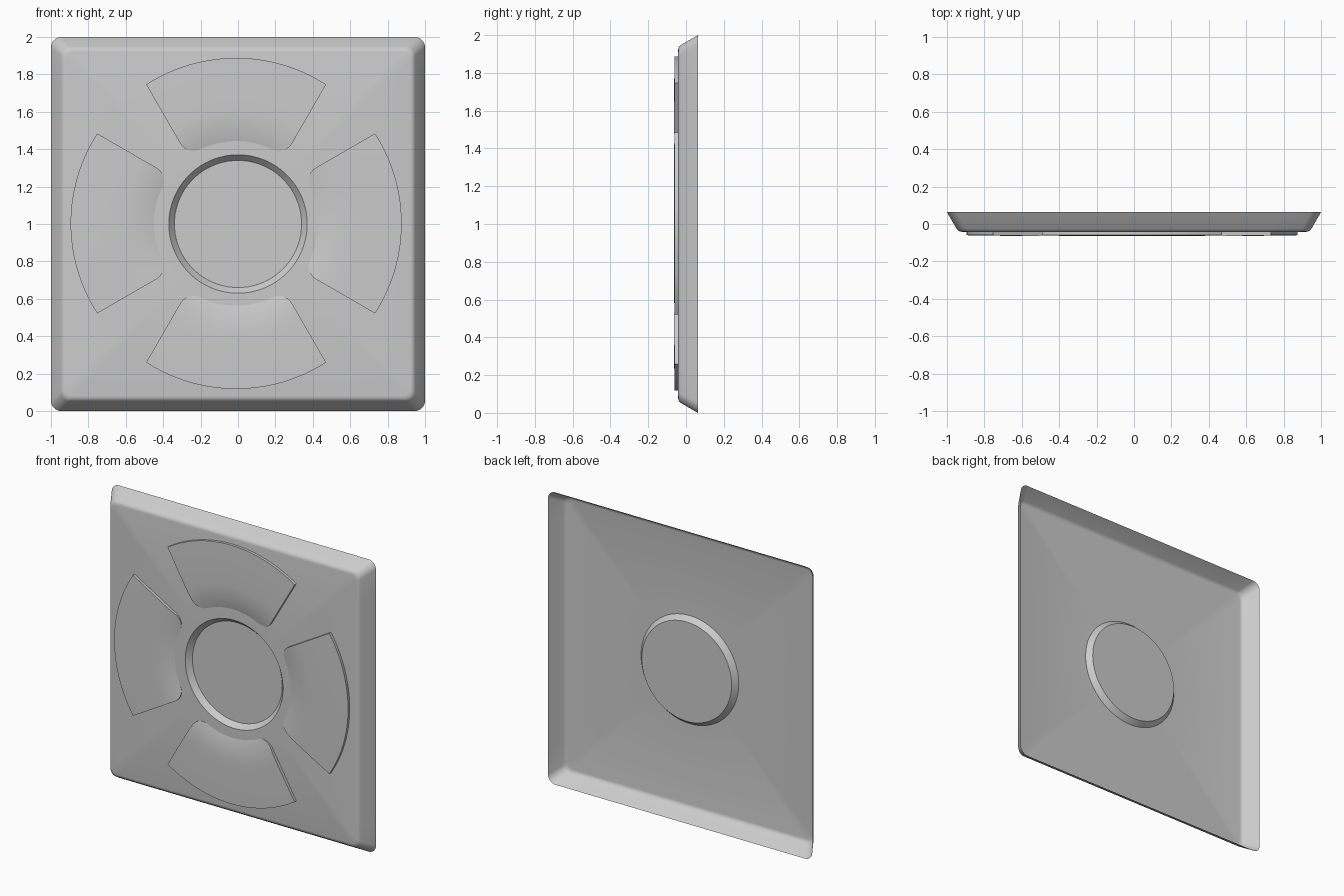
import bpy
from math import sin, cos, tan, asin, sqrt, radians, pi

if "Cube" in bpy.data.objects:
    bpy.data.objects.remove(bpy.data.objects["Cube"])

FACE = -0.042   # y of the flat front face
BACK = 0.063    # y of the open rear rim


def make(name, verts, faces, angle):
    mesh = bpy.data.meshes.new(name)
    mesh.from_pydata(verts, [], faces)
    ob = bpy.data.objects.new(name, mesh)
    bpy.context.collection.objects.link(ob)
    bpy.ops.object.select_all(action='DESELECT')
    ob.select_set(True)
    bpy.context.view_layer.objects.active = ob
    bpy.ops.object.shade_smooth_by_angle(angle=radians(angle))
    return ob


def square_ring(a, r):
    """Rounded square of half-size a, corner radius r, counter-clockwise."""
    quarter = [(a, (a - r) * tan(radians(t)) * 0.99) for t in range(-40, 41, 5)]
    for i in range(9):
        t = pi / 2 * i / 8
        quarter.append((a - r + r * cos(t), a - r + r * sin(t)))
    return [(x * c - z * s, x * s + z * c)
            for c, s in ((1, 0), (0, 1), (-1, 0), (0, -1)) for x, z in quarter]


def circle_ring(radius):
    return [(x / sqrt(x * x + z * z) * radius, z / sqrt(x * x + z * z) * radius)
            for x, z in square_ring(1, 0.055)]


# Thin pressed panel: flared rim, rounded shoulder, flat face, round recess
rings = [(square_ring(1.0, 0.055), BACK),
         (square_ring(0.948, 0.050), -0.026),
         (square_ring(0.941, 0.048), -0.034),
         (square_ring(0.932, 0.045), -0.040),
         (square_ring(0.920, 0.042), FACE),
         (circle_ring(0.37), FACE),
         (circle_ring(0.34), FACE + 0.035)]
n = len(rings[0][0])
verts = [(x, y, z + 1) for ring, y in rings for x, z in ring]
faces = [(k * n + i, k * n + (i + 1) % n, (k + 1) * n + (i + 1) % n, (k + 1) * n + i)
         for k in range(len(rings) - 1) for i in range(n)]
faces.append(tuple((len(rings) - 1) * n + i for i in range(n)))
make("panel", verts, faces, 40)


# Raised curved pads, fading into the face toward the middle
R_IN, R_OUT, CORNER, COLS = 0.44, 0.885, 0.08, 28
radii = [0.44, 0.443, 0.449, 0.458, 0.47, 0.485, 0.502, 0.52, 0.545, 0.575,
         0.61, 0.65, 0.70, 0.75, 0.80, 0.845, R_OUT]


def pad_height(r):
    rise = min((r - R_IN) / 0.17, 1)
    fall = max((r - 0.65) / (R_OUT - 0.65), 0)
    return 0.021 * rise * (2 - rise) - 0.003 * fall * fall


def pad(name, turn):
    verts, faces = [], []
    for r in radii:
        d = max(CORNER - (r - R_IN), 0)
        inset = CORNER - sqrt(CORNER ** 2 - d ** 2)
        half = radians(30) + asin(0.045 / r) - inset / r
        for j in range(COLS + 1):
            t = turn + half * (2 * j / COLS - 1)
            verts.append((r * cos(t) - 0.01, FACE - pad_height(r), r * sin(t) + 1.003))
    w = COLS + 1
    rows = len(radii)
    for i in range(rows - 1):
        for j in range(COLS):
            a = i * w + j
            faces.append((a, a + w, a + w + 1, a + 1))
    # side and outer walls down to the panel face
    edge = ([i * w for i in range(rows)]
            + [(rows - 1) * w + j for j in range(1, COLS + 1)]
            + [i * w + COLS for i in range(rows - 2, -1, -1)])
    base = len(verts)
    verts += [(verts[e][0], FACE, verts[e][2]) for e in edge]
    for k in range(len(edge) - 1):
        faces.append((edge[k], base + k, base + k + 1, edge[k + 1]))
    make(name, verts, faces, 50)


for i, side in enumerate(("right", "top", "left", "bottom")):
    pad(side + "_pad", i * pi / 2)
